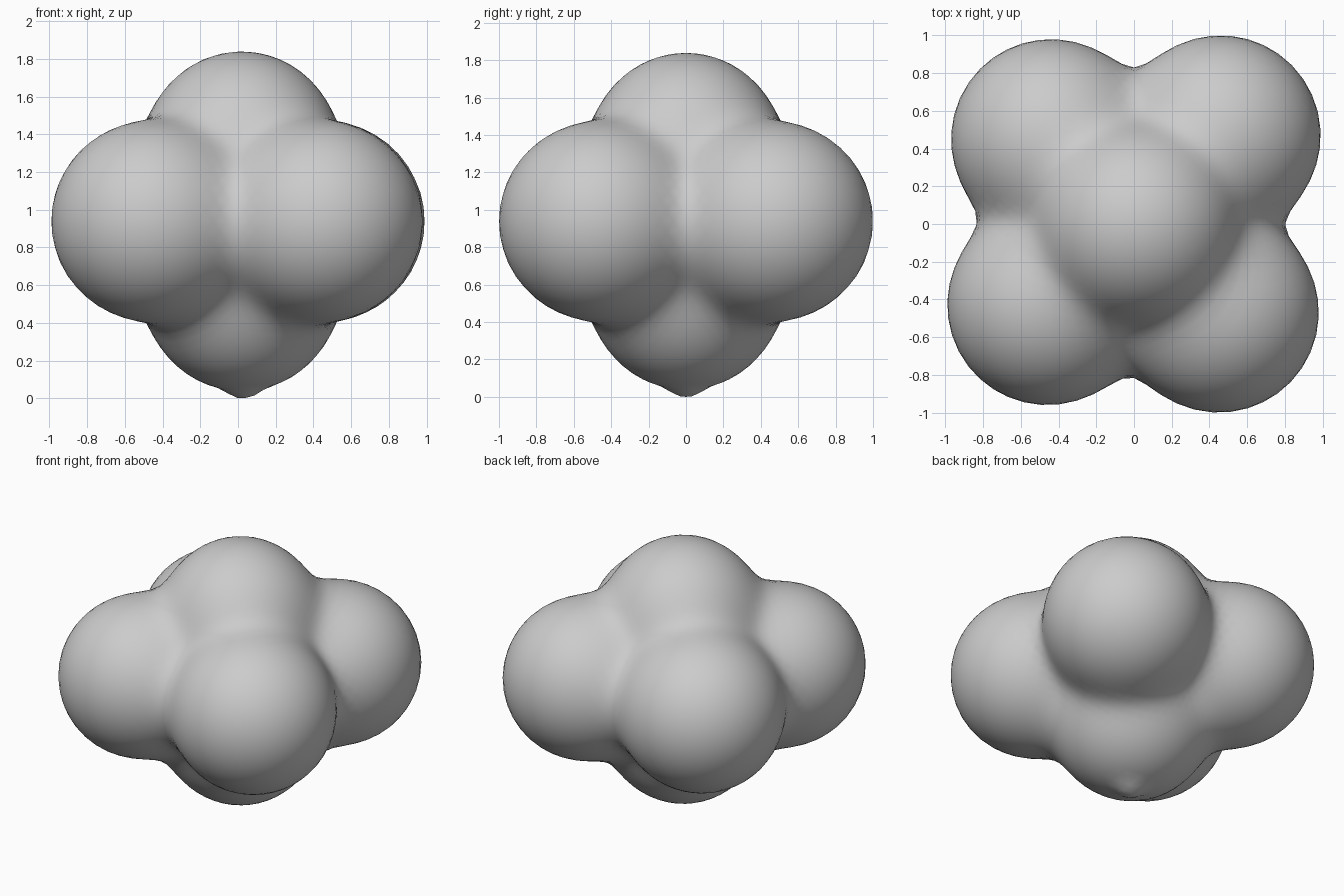
import bpy
import bmesh
import math
from mathutils import Vector

if "Cube" in bpy.data.objects:
    bpy.data.objects.remove(bpy.data.objects["Cube"])

MIDDLE = Vector((0, 0, 0.95))
BLEND = 0.075

# Lobes: four round the waist, one above, one below (centre, radius)
LOBES = [(Vector(c), r) for c, r in (
    ((0.46, 0.47, 0.95), 0.53),
    ((0.45, -0.47, 0.95), 0.53),
    ((-0.44, 0.45, 0.95), 0.53),
    ((-0.46, -0.43, 0.95), 0.53),
    ((0.02, 0.0, 1.34), 0.51),
    ((0.02, 0.0, 0.56), 0.51),
)]


def field(p):
    """Distance to the softly blended union of the lobes."""
    total = sum(math.exp(-((p - c).length - r) / BLEND) for c, r in LOBES)
    return -BLEND * math.log(total)


def surface_point(direction):
    """Find where a ray from the middle leaves the blended body."""
    near, far = 0.0, 1.6
    for _ in range(24):
        mid = (near + far) / 2
        if field(MIDDLE + direction * mid) < 0:
            near = mid
        else:
            far = mid
    return MIDDLE + direction * near


# Body: a sphere stretched outward onto the blended lobes
bm = bmesh.new()
bmesh.ops.create_icosphere(bm, subdivisions=5, radius=1)
for v in bm.verts:
    v.co = surface_point(v.co.normalized())

# Small pointed tip under the lower lobe
TIP = Vector((0.03, 0.0))
for v in bm.verts:
    spread = (v.co.xy - TIP).length / 0.13
    if v.co.z < 0.3 and spread < 1:
        v.co.z -= 0.05 * (1 - spread)
lowest = min(v.co.z for v in bm.verts)
for v in bm.verts:
    v.co.z -= lowest
for f in bm.faces:
    f.smooth = True

mesh = bpy.data.meshes.new("lobed_body")
bm.to_mesh(mesh)
bm.free()
body = bpy.data.objects.new("lobed_body", mesh)
bpy.context.collection.objects.link(body)

# Plain grey
grey = bpy.data.materials.new("light_grey")
grey.use_nodes = True
colour = (0.6, 0.6, 0.6, 1)
grey.diffuse_color = colour
grey.node_tree.nodes["Principled BSDF"].inputs["Base Color"].default_value = colour
mesh.materials.append(grey)
